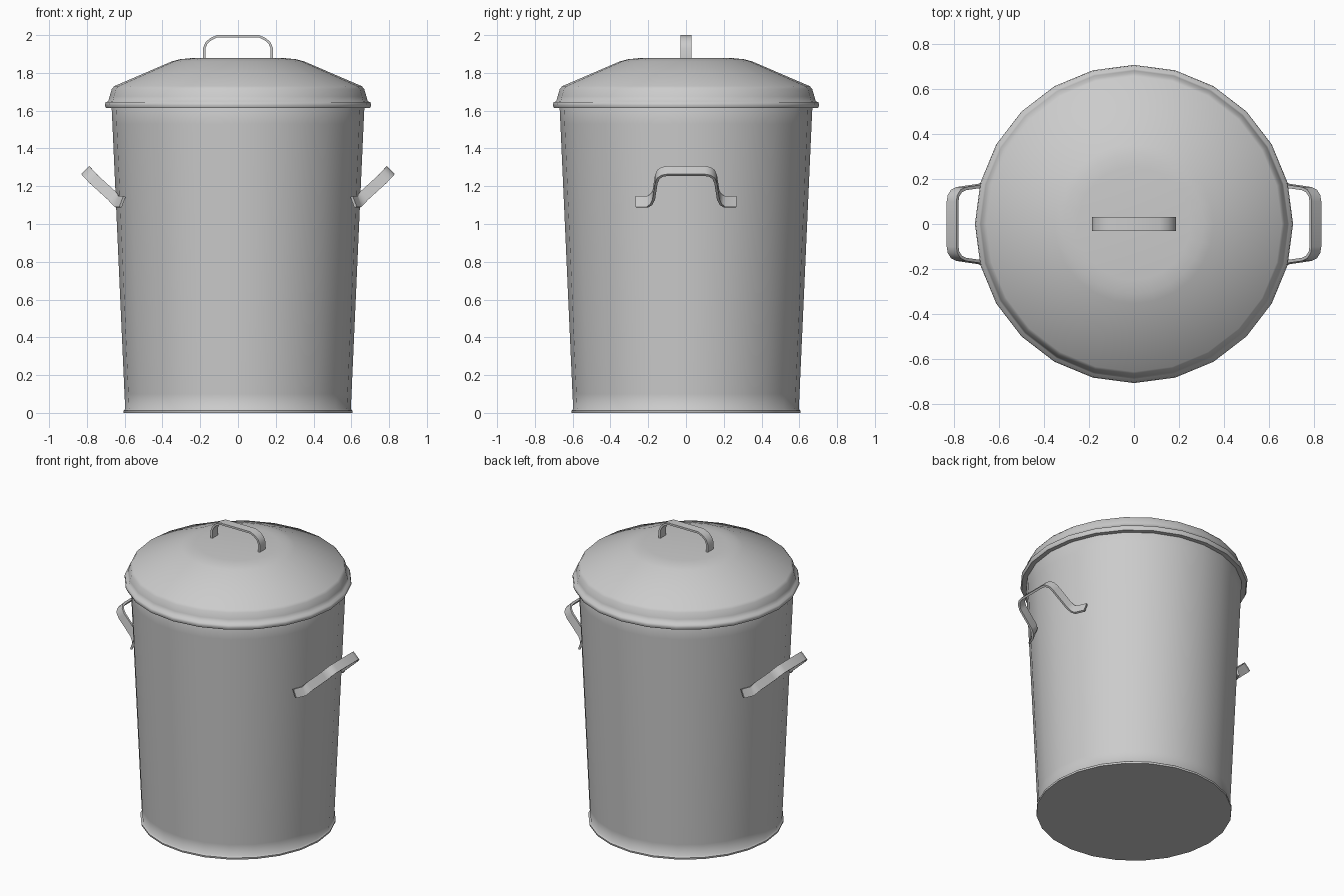
import bpy, bmesh, math
from mathutils import Vector

if "Cube" in bpy.data.objects:
    bpy.data.objects.remove(bpy.data.objects["Cube"])

SIDES = 24


def finish(name, bm, angle):
    bmesh.ops.recalc_face_normals(bm, faces=bm.faces)
    mesh = bpy.data.meshes.new(name)
    bm.to_mesh(mesh)
    bm.free()
    obj = bpy.data.objects.new(name, mesh)
    bpy.context.collection.objects.link(obj)
    bpy.ops.object.select_all(action='DESELECT')
    obj.select_set(True)
    bpy.context.view_layer.objects.active = obj
    bpy.ops.object.shade_smooth_by_angle(angle=math.radians(angle))
    return obj


def lathe(name, profile, cap_first=False, cap_last=False, angle=60):
    """Revolve (radius, z) points around the z axis."""
    bm = bmesh.new()
    rings = []
    for r, z in profile:
        rings.append([bm.verts.new((r * math.cos(2 * math.pi * i / SIDES),
                                    r * math.sin(2 * math.pi * i / SIDES), z))
                      for i in range(SIDES)])
    for a, b in zip(rings, rings[1:]):
        for i in range(SIDES):
            j = (i + 1) % SIDES
            bm.faces.new((a[i], a[j], b[j], b[i]))
    if cap_first:
        bm.faces.new(rings[0][::-1])
    if cap_last:
        bm.faces.new(rings[-1])
    return finish(name, bm, angle)


def strap(name, path, widths, width, thick):
    """Sweep a flat rectangular strip along a path with given width directions."""
    bm = bmesh.new()
    pts = [Vector(p) for p in path]
    rings = []
    for i, p in enumerate(pts):
        t = (pts[min(i + 1, len(pts) - 1)] - pts[max(i - 1, 0)]).normalized()
        w = Vector(widths[i]).normalized()
        n = t.cross(w).normalized() * thick / 2
        w = w * width / 2
        rings.append([bm.verts.new(p + s * w + q * n)
                      for s, q in ((1, 1), (1, -1), (-1, -1), (-1, 1))])
    for a, b in zip(rings, rings[1:]):
        for i in range(4):
            j = (i + 1) % 4
            bm.faces.new((a[i], a[j], b[j], b[i]))
    bm.faces.new(rings[0])
    bm.faces.new(rings[-1])
    return finish(name, bm, 50)


# Tapered body with a small foot lip and a rolled top edge
lathe("bin_body", [(0.605, 0.0), (0.607, 0.012), (0.597, 0.02), (0.601, 0.1),
                   (0.665, 1.53), (0.669, 1.615), (0.66, 1.635)],
      cap_first=True)

# Lid with rolled rim, skirt, sloped shoulder and flat crown
lathe("lid", [(0.668, 1.613), (0.698, 1.613), (0.705, 1.628), (0.701, 1.645),
              (0.687, 1.65), (0.68, 1.675), (0.668, 1.715), (0.655, 1.73),
              (0.352, 1.86), (0.31, 1.872), (0.25, 1.878)], cap_last=True)

# Lid handle
half = [(0.179, 1.87), (0.179, 1.93), (0.167, 1.958), (0.145, 1.978), (0.113, 1.993)]
path = [(x, 0, z) for x, z in half] + [(-x, 0, z) for x, z in reversed(half)]
strap("lid_handle", path, [(0, 1, 0)] * len(path), 0.06, 0.013)

# Side handles: feet lie on the wall, loop tilts outward
foot, loop = (0.35, 0, -0.93), (0.7, 0, -0.7)
half = [((0.612, 0.265, 1.117), foot), ((0.638, 0.205, 1.117), foot),
        ((0.648, 0.185, 1.128), (0.5, 0, -0.85)), ((0.668, 0.171, 1.15), loop),
        ((0.765, 0.157, 1.238), loop), ((0.787, 0.146, 1.262), loop),
        ((0.8, 0.125, 1.276), loop), ((0.804, 0.1, 1.28), loop)]
half += [((p[0], -p[1], p[2]), w) for p, w in reversed(half)]
for side, s in (("right", 1), ("left", -1)):
    strap(side + "_handle",
          [(s * p[0], p[1], p[2]) for p, w in half],
          [(s * w[0], w[1], w[2]) for p, w in half], 0.06, 0.014)
